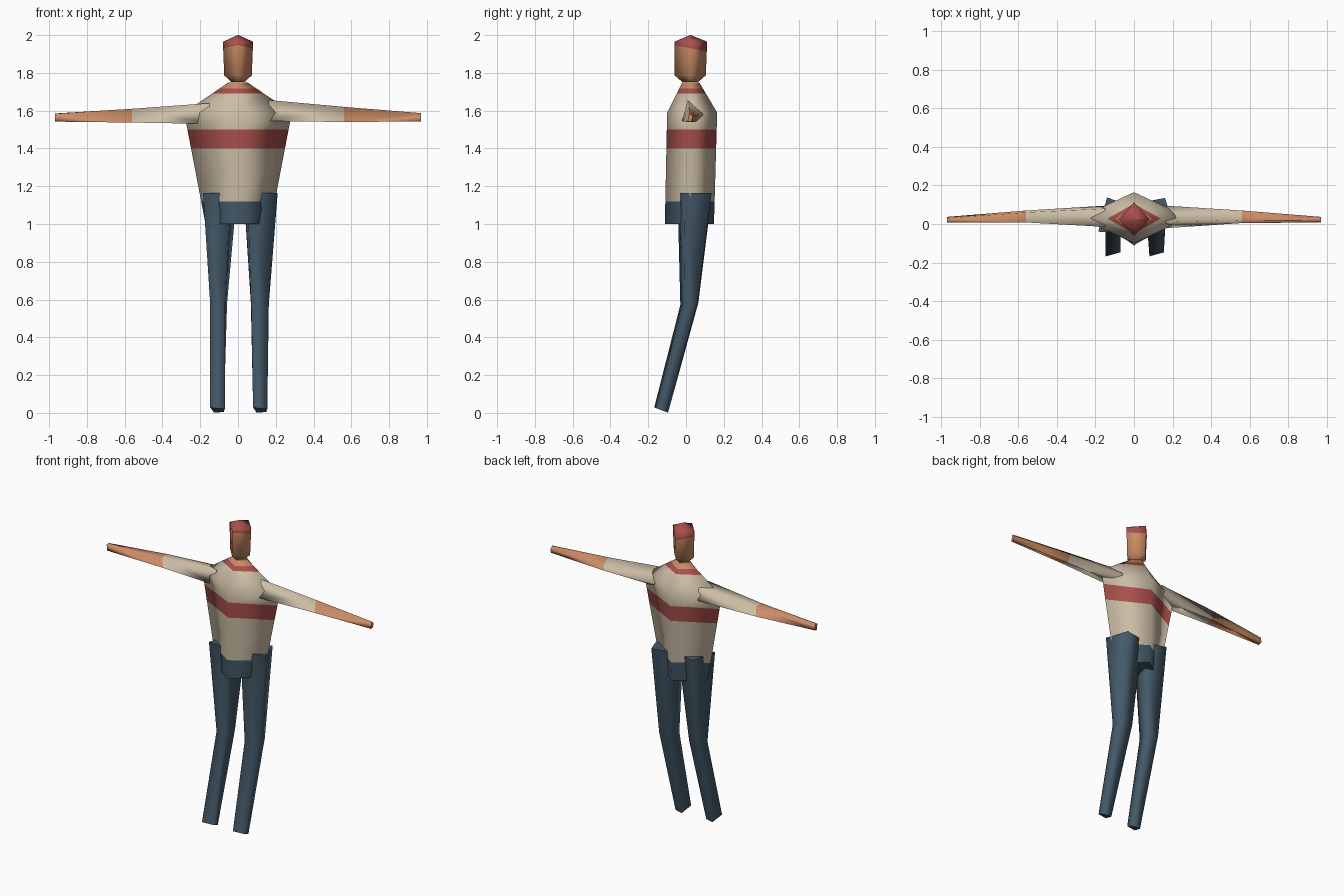
import bpy, bmesh
from mathutils import Vector

if "Cube" in bpy.data.objects:
    bpy.data.objects.remove(bpy.data.objects["Cube"], do_unlink=True)


def material(name, rgb):
    mat = bpy.data.materials.new(name)
    mat.use_nodes = True
    mat.diffuse_color = (*rgb, 1)
    mat.node_tree.nodes["Principled BSDF"].inputs["Base Color"].default_value = (*rgb, 1)
    return mat


CREAM = material("cream_knit", (0.60, 0.51, 0.38))
RED = material("dull_red", (0.40, 0.08, 0.07))
SKIN = material("skin", (0.60, 0.26, 0.13))
DENIM = material("dark_denim", (0.057, 0.10, 0.14))


def loft(name, rings, mats, cuts=(), rule=None):
    """Skin four-sided rings, cut along colour borders, then colour by rule."""
    bm = bmesh.new()
    loops = [[bm.verts.new(p) for p in ring] for ring in rings]
    for a, b in zip(loops, loops[1:]):
        for i in range(4):
            j = (i + 1) % 4
            bm.faces.new((a[i], a[j], b[j], b[i]))
    caps = [bm.faces.new(loops[0]), bm.faces.new(loops[-1])]
    for cap in caps:
        for e in cap.edges:
            e.smooth = False
    bmesh.ops.recalc_face_normals(bm, faces=bm.faces[:])
    for point, normal in cuts:
        bmesh.ops.bisect_plane(bm, geom=bm.verts[:] + bm.edges[:] + bm.faces[:],
                               plane_co=point, plane_no=normal)
    for f in bm.faces:
        f.smooth = True
        if rule:
            f.material_index = rule(f.calc_center_median())
    mesh = bpy.data.meshes.new(name)
    bm.to_mesh(mesh)
    bm.free()
    for m in mats:
        mesh.materials.append(m)
    obj = bpy.data.objects.new(name, mesh)
    bpy.context.collection.objects.link(obj)
    return obj


def diamond(half_x, front, back, z, mid=None):
    y = (front + back) / 2 if mid is None else mid
    return [(half_x, y, z), (0, back, z), (-half_x, y, z), (0, front, z)]


# Torso: jumper with chest stripe and collar, trouser waist and neck
def torso_colour(c):
    if c.z < 1.12:
        return 3
    if c.z > 1.718:
        return 2
    return 1 if 1.40 < c.z < 1.50 or c.z > 1.69 else 0


loft("torso",
     [diamond(0.172, -0.112, 0.148, 1.0), diamond(0.285, -0.10, 0.165, 1.59),
      diamond(0.05, -0.02, 0.07, 1.75)],
     [CREAM, RED, SKIN, DENIM],
     [((0, 0, z), (0, 0, 1)) for z in (1.12, 1.40, 1.50, 1.69, 1.718)],
     torso_colour)

# Head: faceted column with pointed crown, hair above a sloping line
hair_point, hair_normal = Vector((0, -0.06, 1.947)), Vector((0, 0.2, 1))
loft("head",
     [diamond(0.035, -0.02, 0.065, 1.752), diamond(0.073, -0.06, 0.105, 1.787),
      diamond(0.08, -0.062, 0.112, 1.965), diamond(0.002, 0.022, 0.026, 2.0)],
     [SKIN, RED], [(hair_point, hair_normal)],
     lambda c: int((c - hair_point).dot(hair_normal) > 0))


# Arms: sleeves to the elbow, bare forearms; sections listed as (y, z)
def arm(name, side, root, root_section, elbow_section, tip_section):
    stations = ((root, root_section), (0.56, elbow_section), (0.97, tip_section))
    rings = [[(side * x, y, z) for y, z in sec] for x, sec in stations]
    loft(name, rings, [CREAM, SKIN], [((side * 0.56, 0, 0), (1, 0, 0))],
         lambda c: int(abs(c.x) > 0.56))


elbow = [(0.02, 1.62), (0.07, 1.58), (0.05, 1.54), (0.005, 1.54)]
hand = [(0.018, 1.587), (0.037, 1.57), (0.03, 1.543), (0.008, 1.543)]
arm("left_arm", 1, 0.165,
    [(0.01, 1.656), (0.095, 1.58), (0.06, 1.545), (-0.022, 1.545)], elbow, hand)
arm("right_arm", -1, 0.15,
    [(-0.015, 1.64), (0.08, 1.625), (0.095, 1.55), (0.0, 1.53)],
    [(0.008, 1.61), (0.06, 1.61), (0.07, 1.545), (0.012, 1.537)],
    [(0.008, 1.583), (0.03, 1.585), (0.037, 1.55), (0.012, 1.542)])


# Legs: hip, knee and ankle sections, listed as (x, y); shins slant forward
def leg(name, hip, knee, ankle):
    rings = [[(x, y, 1.165) for x, y in hip],
             [(x, y, 0.575 + 0.1 * y) for x, y in knee],
             [(x, y, -0.035 - 0.38 * y) for x, y in ankle]]
    loft(name, rings, [DENIM])


leg("left_leg",
    [(0.05, -0.045), (0.21, -0.012), (0.16, 0.135), (0.03, 0.11)],
    [(0.07, -0.03), (0.163, -0.005), (0.155, 0.06), (0.068, 0.065)],
    [(0.08, -0.168), (0.155, -0.147), (0.15, -0.105), (0.098, -0.095)])
leg("right_leg",
    [(-0.185, -0.04), (-0.04, -0.045), (-0.005, 0.09), (-0.14, 0.138)],
    [(-0.147, -0.015), (-0.07, -0.03), (-0.058, 0.05), (-0.135, 0.065)],
    [(-0.147, -0.168), (-0.07, -0.147), (-0.075, -0.105), (-0.127, -0.095)])
